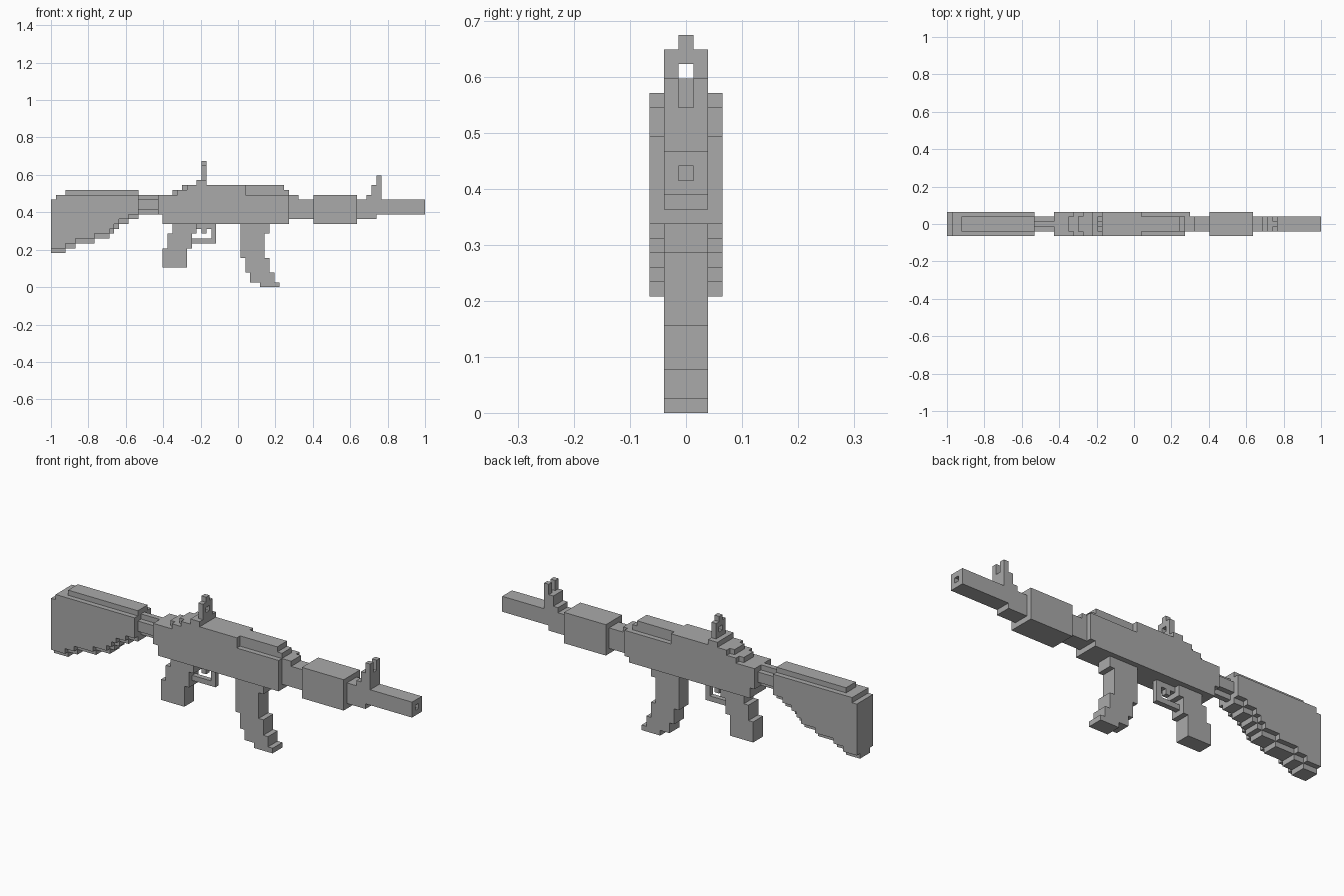
import bpy
import bmesh
from mathutils import Vector

cube = bpy.data.objects.get("Cube")
if cube:
    bpy.data.objects.remove(cube, do_unlink=True)

UNIT = 2 / 77  # one block of the stepped design

grey = bpy.data.materials.new("plain grey")
grey.use_nodes = True
grey.diffuse_color = (0.4, 0.4, 0.4, 1)
grey.node_tree.nodes["Principled BSDF"].inputs["Base Color"].default_value = grey.diffuse_color


def extrude(name, outline, width, centre=0):
    """Extrude a side outline (in blocks) to a width, symmetric about centre."""
    bm = bmesh.new()
    near, far = centre - width / 2, centre + width / 2
    face = bm.faces.new([bm.verts.new(Vector((x - 38.5, near, z)) * UNIT) for x, z in outline])
    grown = bmesh.ops.extrude_face_region(bm, geom=[face])["geom"]
    verts = [v for v in grown if isinstance(v, bmesh.types.BMVert)]
    bmesh.ops.translate(bm, verts=verts, vec=(0, (far - near) * UNIT, 0))
    bmesh.ops.recalc_face_normals(bm, faces=bm.faces)
    mesh = bpy.data.meshes.new(name)
    bm.to_mesh(mesh)
    bm.free()
    mesh.materials.append(grey)
    obj = bpy.data.objects.new(name, mesh)
    bpy.context.collection.objects.link(obj)
    return obj


def stepped(start, steps):
    """Outline of touching slabs, each given as (end, low, high)."""
    low_side, high_side = [], []
    for end, low, high in steps:
        for side, level in ((low_side, low), (high_side, high)):
            if side and side[-1][1] == level:
                side[-1] = (end, level)
            else:
                side += [(start, level), (end, level)]
        start = end
    return low_side + high_side[::-1]


def columns(name, start, steps, width):
    return extrude(name, stepped(start, steps), width)


def layers(name, start, steps, width):
    return extrude(name, [(x, z) for z, x in stepped(start, steps)], width)


def box(name, x0, x1, z0, z1, width, centre=0):
    return extrude(name, [(x0, z0), (x1, z0), (x1, z1), (x0, z1)], width, centre)


def cut(target, cutter):
    mod = target.modifiers.new("cut", "BOOLEAN")
    mod.operation, mod.solver, mod.object = "DIFFERENCE", "EXACT", cutter
    cutter.hide_render = True
    cutter.display_type = "WIRE"
    cutter.hide_set(True)


# Shoulder stock: wide body with a narrower core along top and bottom
stairs = [(1, 7), (3, 7), (5, 8), (9, 9), (12, 10), (13, 11), (14, 12), (16, 13), (18, 14)]
columns("stock_body", 0, [(x, z + 1, 18 if x == 1 else 19) for x, z in stairs], 5)
columns("stock_core", 0, [(x, z, 18 if x == 1 else 19 if x == 3 else 20) for x, z in stairs], 3)

# Tube joining stock and receiver
box("stock_tube", 18, 22, 16, 18, 3)
box("stock_tube_ridge", 18, 22, 15, 19, 1)

# Receiver: wide body with a raised core stepping down at both ends
columns("receiver", 22, [(23, 15, 19), (26, 13, 19), (28, 13, 20), (30, 13, 21),
                         (32, 13, 22), (40, 13, 21), (49, 13, 19)], 5)
columns("receiver_core", 25, [(27, 14, 20), (48, 14, 21), (49, 14, 20), (51, 14, 19)], 3)
box("receiver_side_strip", 49, 50, 14, 19, 1, 2)

# Barrel, gas block and handguard
box("handguard", 54, 63, 13, 19, 5)
barrel = columns("barrel", 51, [(67, 14, 18), (77, 15, 18)], 3)
cut(barrel, box("bore_cutter", 76, 78, 16, 17, 1))

# Front sight with two prongs
columns("front_sight", 65, [(66, 18, 19), (68, 18, 21)], 3)
for side, y in (("right", -1), ("left", 1)):
    box("front_sight_prong_" + side, 67, 68, 21, 23, 1, y)

# Rear sight with a peep hole and centre post
rear_sight = box("rear_sight", 31, 32, 22, 25, 3)
cut(rear_sight, box("peep_cutter", 30, 33, 23, 24, 1))
box("rear_sight_post", 31, 32, 25, 26, 1)

# Pistol grip, trigger and guard
layers("grip", 4, [(8, 23, 28), (11, 24, 29), (13, 25, 30)], 3)
box("trigger", 31, 32, 11, 13, 1)
box("trigger_mount", 30, 33, 12, 13, 1)
extrude("trigger_guard", [(28, 9), (34, 9), (34, 13), (33, 13), (33, 10), (28, 10)], 1)

# Curved magazine
layers("magazine", 0, [(1, 43, 47), (3, 41, 46), (6, 40, 45), (11, 39, 44), (13, 39, 45)], 3)
